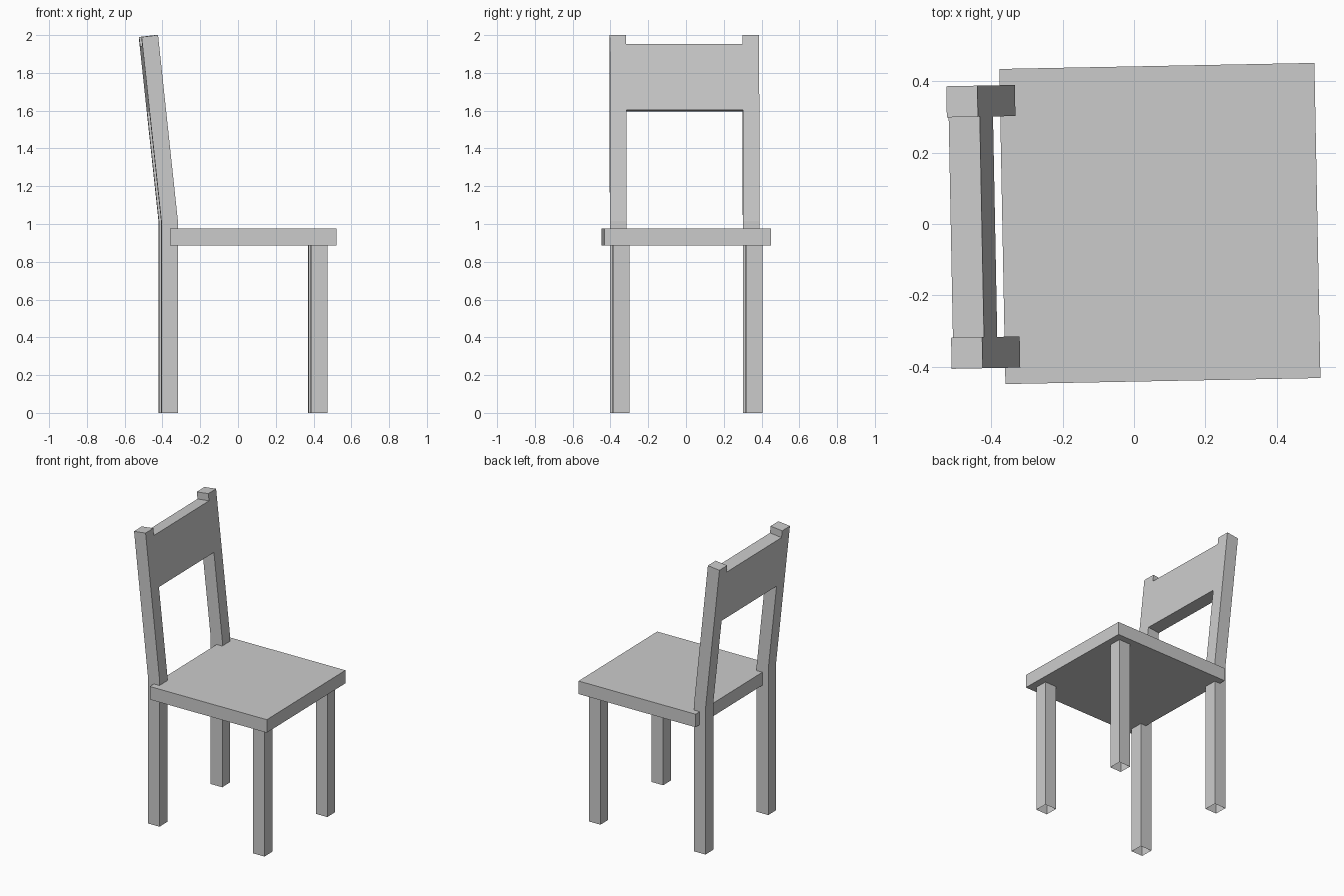
import bpy, bmesh, math
from mathutils import Matrix, Vector

if "Cube" in bpy.data.objects:
    bpy.data.objects.remove(bpy.data.objects["Cube"])

# The whole chair is turned very slightly about the vertical axis
TURN = Matrix.Rotation(math.radians(1.1), 4, 'Z')
LEG = 0.0435          # half thickness of the legs
LEG_Y = 0.352         # leg centre distance from the middle
FRONT_X, BACK_X = 0.4225, -0.3695
SEAT_LOW, SEAT_TOP = 0.885, 0.975


def prism(name, profile, y0, y1, skip=(), caps=True):
    """Extrude an x-z profile along y; skip lists profile edges left open."""
    bm = bmesh.new()
    a = [bm.verts.new((x, y0, z)) for x, z in profile]
    b = [bm.verts.new((x, y1, z)) for x, z in profile]
    n = len(profile)
    for i in range(n):
        if i not in skip:
            j = (i + 1) % n
            bm.faces.new((a[i], b[i], b[j], a[j]))
    if caps:
        bm.faces.new(a)
        bm.faces.new(b[::-1])
    bm.transform(TURN)
    mesh = bpy.data.meshes.new(name)
    bm.to_mesh(mesh)
    bm.free()
    obj = bpy.data.objects.new(name, mesh)
    bpy.context.collection.objects.link(obj)
    return obj


def rect(x0, x1, z0, z1):
    return [(x0, z0), (x1, z0), (x1, z1), (x0, z1)]


# Seat board
prism("seat", rect(-0.3685, 0.5135, SEAT_LOW, SEAT_TOP), -0.441, 0.441)

# Leaning part of the back: front and back lines from bend to top
f0, f1 = Vector((BACK_X + LEG, 1.017)), Vector((-0.431, 2.0))
b0, b1 = Vector((BACK_X - LEG, 1.012)), Vector((-0.518, 1.99))
post = [(BACK_X - LEG, 0), (BACK_X + LEG, 0), f0, f1, b1, b0]

for side, sign in (("right", -1), ("left", 1)):
    y0, y1 = sign * LEG_Y - LEG, sign * LEG_Y + LEG
    # Front leg, an open-ended tube under the seat
    prism("front_leg_" + side,
          rect(FRONT_X - LEG, FRONT_X + LEG, 0, SEAT_LOW), y0, y1, skip=(0, 2))
    # Back leg and back post in one bent piece, open at the foot
    prism("back_post_" + side, post, y0, y1, skip=(0,))

# Back slat, flush with the posts
lo, hi = 0.598, 0.951
slat = [b0.lerp(b1, lo), f0.lerp(f1, lo), f0.lerp(f1, hi), b0.lerp(b1, hi)]
prism("back_slat", slat, -LEG_Y + LEG, LEG_Y - LEG, caps=False)
